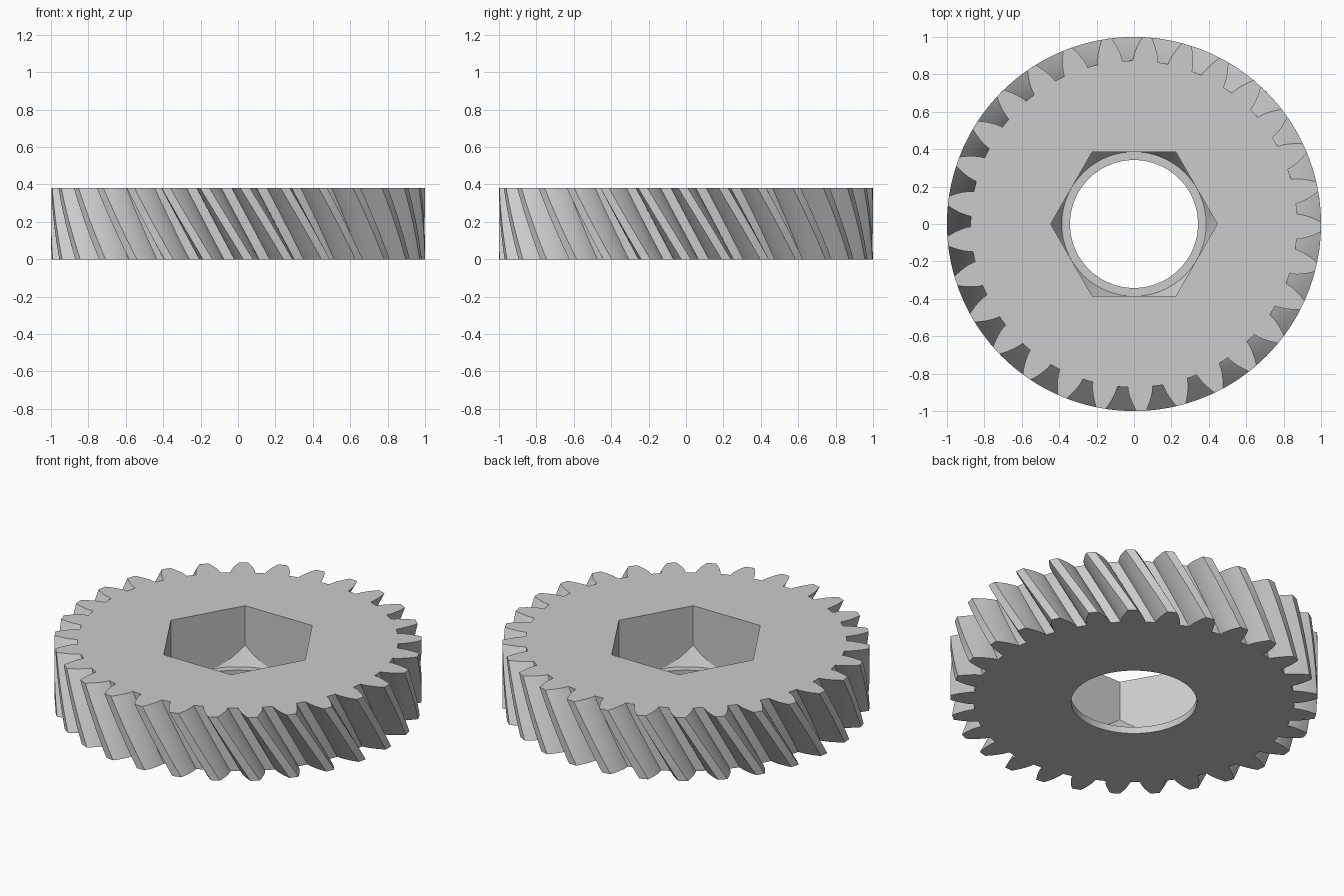
import bpy, bmesh
from math import sin, cos, tan, pi, acos, atan, radians, sqrt

cube = bpy.data.objects.get("Cube")
if cube:
    bpy.data.objects.remove(cube, do_unlink=True)

# Gear proportions: 29 helical teeth with involute flanks
TEETH, HEIGHT, LAYERS = 29, 0.38, 12
HELIX = radians(30)
MODULE = 1 / (TEETH / 2 / cos(HELIX) + 1)
PITCH_R = 1 - MODULE
ROOT_R = PITCH_R - 1.25 * MODULE
PRESSURE = atan(tan(radians(20)) / cos(HELIX))
BASE_R = PITCH_R * cos(PRESSURE)
TWIST = -HEIGHT * tan(HELIX) / PITCH_R

# Socket proportions
BORE_R, FLAT_R, LEDGE_Z = 0.342, 0.386, 0.04


def involute(a):
    return tan(a) - a


def half_tooth(r):
    """Half angle of a tooth at radius r."""
    a = acos(min(1, BASE_R / r))
    return pi / (2 * TEETH) + involute(PRESSURE) - involute(a)


def gear_profile():
    """Polar outline (radius, angle) of the whole gear."""
    steps = 7
    flank = [ROOT_R + (1 - ROOT_R) * i / steps for i in range(steps + 1)]
    pitch = 2 * pi / TEETH
    points = []
    for t in range(TEETH):
        c = t * pitch
        points += [(r, c - half_tooth(r)) for r in flank]
        points.append((1, c))
        points += [(r, c + half_tooth(r)) for r in reversed(flank)]
        points.append((ROOT_R, c + pitch / 2))
    return points


def add_ring(bm, points):
    return [bm.verts.new((r * cos(a), r * sin(a), z)) for r, a, z in points]


def bridge(bm, lower, upper):
    n = len(lower)
    for i in range(n):
        j = (i + 1) % n
        bm.faces.new((lower[i], lower[j], upper[j], upper[i]))


def ring_edges(bm, ring):
    return [bm.edges.get((v, ring[(i + 1) % len(ring)])) for i, v in enumerate(ring)]


bm = bmesh.new()

# Twisted tooth wall
profile = gear_profile()
outer = []
for k in range(LAYERS + 1):
    f = k / LAYERS
    outer.append(add_ring(bm, [(r, a + TWIST * f, HEIGHT * f) for r, a in profile]))
for lower, upper in zip(outer, outer[1:]):
    bridge(bm, lower, upper)

# Round bore, flat ledge, conical corners and hexagonal socket
angles = [2 * pi * i / 96 for i in range(96)]
hexagon = [FLAT_R / cos(a % (pi / 3) - pi / 6) for a in angles]
inner = [
    add_ring(bm, [(BORE_R, a, 0) for a in angles]),
    add_ring(bm, [(BORE_R, a, LEDGE_Z) for a in angles]),
    add_ring(bm, [(FLAT_R, a, LEDGE_Z) for a in angles]),
    add_ring(bm, [(r, a, LEDGE_Z + (r - FLAT_R) * sqrt(3)) for r, a in zip(hexagon, angles)]),
    add_ring(bm, [(r, a, HEIGHT) for r, a in zip(hexagon, angles)]),
]
for lower, upper in zip(inner, inner[1:]):
    bridge(bm, lower, upper)

# Flat end faces around the hole
for gear_ring, hole_ring in ((outer[0], inner[0]), (outer[-1], inner[-1])):
    edges = ring_edges(bm, gear_ring) + ring_edges(bm, hole_ring)
    bmesh.ops.triangle_fill(bm, edges=edges, use_beauty=True)

bmesh.ops.remove_doubles(bm, verts=bm.verts, dist=0.00005)
bmesh.ops.recalc_face_normals(bm, faces=bm.faces)

mesh = bpy.data.meshes.new("helical_gear")
bm.to_mesh(mesh)
bm.free()
gear = bpy.data.objects.new("helical_gear", mesh)
bpy.context.collection.objects.link(gear)

# Plain grey
grey = bpy.data.materials.new("plain_grey")
grey.use_nodes = True
color = (0.6, 0.6, 0.6, 1)
grey.diffuse_color = color
grey.node_tree.nodes["Principled BSDF"].inputs["Base Color"].default_value = color
mesh.materials.append(grey)

bpy.context.view_layer.objects.active = gear
gear.select_set(True)
bpy.ops.object.shade_smooth_by_angle(angle=radians(20))
